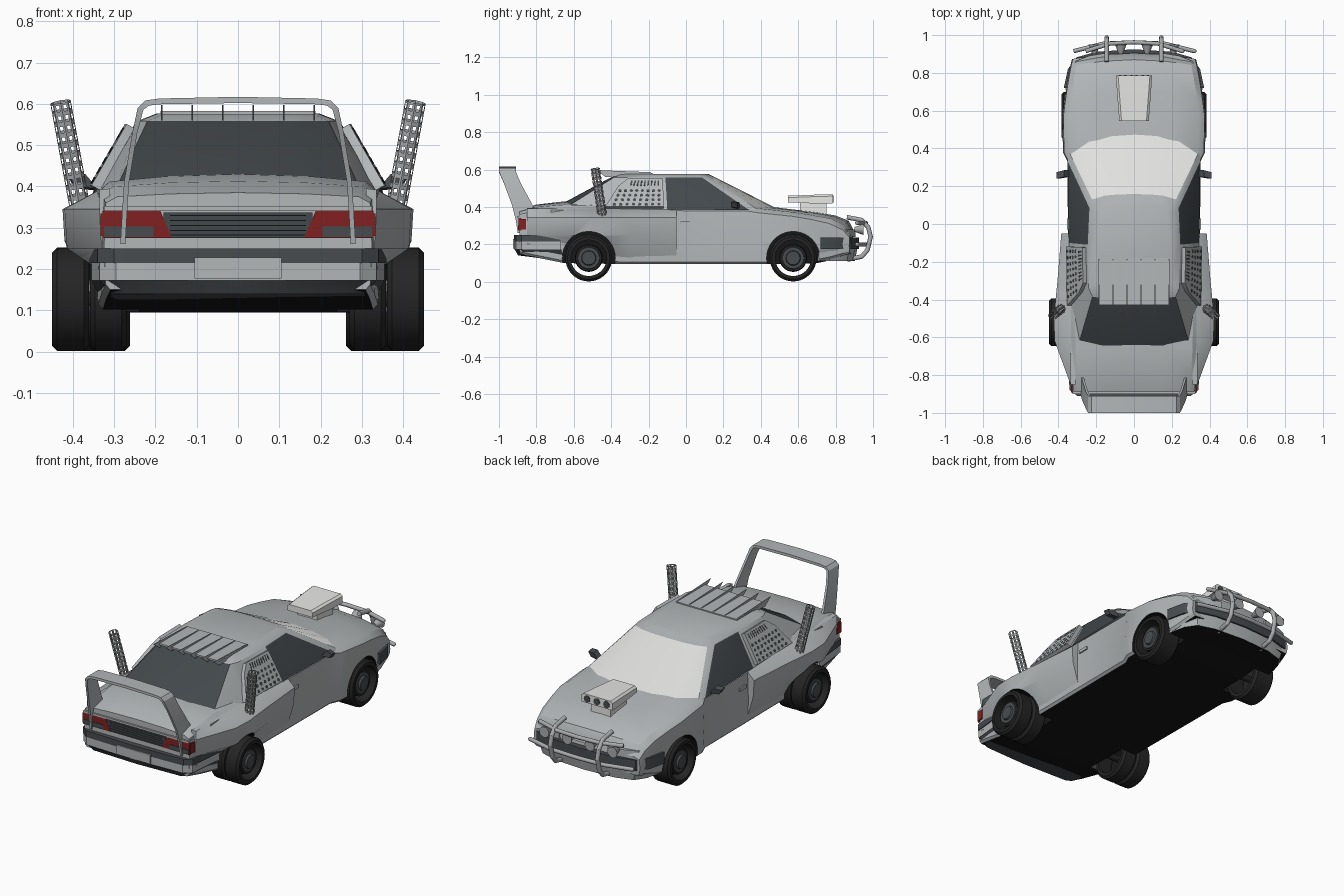
import bpy, bmesh, math
from mathutils import Vector, Matrix

if bpy.data.objects.get("Cube"):
    bpy.data.objects.remove(bpy.data.objects["Cube"])

def material(name, r, g, b):
    m = bpy.data.materials.new(name)
    m.diffuse_color = (r, g, b, 1)
    m.use_nodes = True
    m.node_tree.nodes["Principled BSDF"].inputs["Base Color"].default_value = (r, g, b, 1)
    return m

BODY = material("body grey", .45, .475, .485)
PALE = material("pale screen", .86, .86, .85)
GLASS = material("dark glass", .055, .065, .072)
TRIM = material("dark trim", .065, .073, .08)
TYRE = material("tyre black", .018, .018, .018)
UNDER = material("underbody black", .008, .008, .008)
RED = material("tail red", .22, .015, .016)
METAL = material("pipe grey", .4, .41, .42)

def finish(name, bm, mats, mirror=False, cutter=None):
    bmesh.ops.recalc_face_normals(bm, faces=bm.faces)
    me = bpy.data.meshes.new(name)
    bm.to_mesh(me)
    bm.free()
    for m in mats:
        me.materials.append(m)
    ob = bpy.data.objects.new(name, me)
    bpy.context.collection.objects.link(ob)
    bpy.ops.object.select_all(action='DESELECT')
    bpy.context.view_layer.objects.active = ob
    ob.select_set(True)
    if mirror:
        ob.modifiers.new("mirror", 'MIRROR')
    if cutter:
        if mirror:
            bpy.ops.object.modifier_apply(modifier="mirror")
        mod = ob.modifiers.new("arches", 'BOOLEAN')
        mod.object, mod.solver, mod.material_mode = cutter, 'EXACT', 'TRANSFER'
        bpy.ops.object.modifier_apply(modifier="arches")
    bpy.ops.object.shade_smooth_by_angle(angle=math.radians(32))
    return ob

def loft(rings, caps=True):
    """Closed rings joined in order; without caps the last ring joins the first."""
    bm = bmesh.new()
    vs = [[bm.verts.new(p) for p in r] for r in rings]
    n = len(vs[0])
    for a, b in zip(vs, vs[1:] + ([] if caps else vs[:1])):
        for i in range(n):
            bm.faces.new((a[i], a[(i + 1) % n], b[(i + 1) % n], b[i]))
    if caps:
        bm.faces.new(vs[0])
        bm.faces.new(vs[-1])
    bm.faces.ensure_lookup_table()
    return bm

def both(half):
    """Complete a half outline that starts and ends on the centre line."""
    return half + [(-p[0], *p[1:]) for p in reversed(half[1:-1])]

def prism(name, pts, z0, z1, mat, mirror=False):
    return finish(name, loft([[(x, y, z) for x, y in pts] for z in (z0, z1)]), [mat], mirror)

def box(name, x, y, z, mat, mirror=False):
    return prism(name, [(x[0], y[0]), (x[1], y[0]), (x[1], y[1]), (x[0], y[1])], z[0], z[1], mat, mirror)

def add_cone(bm, a, b, r1, r2=None, seg=16):
    a, b = Vector(a), Vector(b)
    d = b - a
    mx = Matrix.Translation((a + b) / 2) @ d.to_track_quat('Z', 'Y').to_matrix().to_4x4()
    bmesh.ops.create_cone(bm, cap_ends=True, segments=seg, radius1=r1,
                          radius2=r1 if r2 is None else r2, depth=d.length, matrix=mx)

def tube(name, pts, r, mirror=False):
    bm = bmesh.new()
    for a, b in zip(pts, pts[1:]):
        add_cone(bm, a, b, r, seg=12)
        bmesh.ops.create_uvsphere(bm, u_segments=12, v_segments=6, radius=r, matrix=Matrix.Translation(b))
    return finish(name, bm, [METAL], mirror)

# Wheel arch cutter
FRONT, REAR, AXLE = .573, -.52, .127
bm = bmesh.new()
for y in (FRONT, REAR):
    for s in (-1, 1):
        add_cone(bm, (s * .24, y, AXLE), (s * .6, y, AXLE), .142, seg=40)
arches = finish("arch_cutter", bm, [UNDER])
arches.hide_render = True

# Body shell: y, half width, bottom, shoulder, top
stations = [(-.89, .325, .15, .36, .385), (-.8, .335, .13, .38, .413), (-.65, .345, .1, .385, .43),
            (-.35, .348, .095, .385, .42), (-.05, .35, .095, .38, .41), (.33, .352, .095, .378, .415),
            (.38, .376, .095, .37, .41), (.57, .38, .095, .35, .387), (.7, .368, .1, .335, .372),
            (.8, .352, .12, .312, .354), (.87, .338, .14, .278, .326), (.905, .328, .15, .238, .26)]
rings = []
for y, w, zb, zs, zt in stations:
    half = [(0, zb), (.95 * w, zb), (.985 * w, zb + .012), (w, zb + .45 * (zs - zb)), (.985 * w, zs),
            (.9 * w, zs + .6 * (zt - zs)), (.5 * w, zt - .12 * (zt - zs)), (0, zt)]
    rings.append(both([(x, y - (.3 * x * x if y > .65 else 0), z) for x, z in half]))
bm = loft(rings)
for s, f in enumerate(list(bm.faces)[:-2]):
    if s % 14 in (0, 13):
        f.material_index = 1
finish("body_shell", bm, [BODY, UNDER], cutter=arches)

# Rear flared quarters
rings = []
for y, xo, zl in [(-.05, .385, .12), (-.3, .405, .12), (-.5, .425, .14), (-.62, .42, .2), (-.85, .336, .2)]:
    rings.append([(.31, y, .395), (.335, y, .392), (xo, y, .345), (xo - .006, y, .25), (.34, y, zl), (.31, y, zl)])
finish("rear_flares", loft(rings), [BODY], True, arches)
bpy.data.objects.remove(arches)

# Cabin with inset glass in dark seals
base = [(0, .5), (.12, .488), (.24, .455), (.345, .385), (.352, .335),
        (.345, -.1), (.34, -.42), (.3, -.66), (.16, -.715), (0, -.72)]
top = [(0, .158), (.08, .157), (.155, .15), (.222, .13), (.236, .085),
       (.245, -.11), (.24, -.34), (.22, -.385), (.12, -.4), (0, -.4)]
layers = [[(x, y, .385) for x, y in base], [(x, y, .558) for x, y in top],
          [(x * .8, y * .85 - .015, .577) for x, y in top]]
bm = loft([both(l) for l in layers])
sides = list(bm.faces)[:18]
for group, mat in (((0, 1, 2), 1), ((4,), 2), ((7, 8), 2)):
    faces = [f for s, f in enumerate(sides) if min(s, 17 - s) in group]
    for f in faces:
        f.material_index = 2
    bmesh.ops.inset_region(bm, faces=faces, thickness=.007, depth=-.001, use_even_offset=True)
    for f in faces:
        f.material_index = mat
finish("cabin", bm, [BODY, PALE, GLASS])

# Perforated panels over the rear side windows
c = [Vector(layers[k][i]) for k, i in ((0, 5), (0, 6), (1, 5), (1, 6))]
out = Vector((.87, 0, .49))
def patch(u, v, h):
    return c[0].lerp(c[1], u).lerp(c[2].lerp(c[3], u), v) + out * h
rim = [(.06, .04), (1.05, .04), (.98, .68), (.85, .9), (.06, .9)]
finish("window_panels", loft([[patch(u, v, h) for u, v in rim] for h in (-.01, .022)]), [BODY], True)
bm = bmesh.new()
for row in range(4):
    for col in range(8):
        u, v = .14 + col * .11, .11 + row * .14
        add_cone(bm, patch(u, v, .02), patch(u, v, .023), .009, seg=8)
for col in range(9):
    u = .16 + col * .072
    for v in (.7, .74, .78, .82):
        add_cone(bm, patch(u, v, .02), patch(u, v, .023), .005, seg=6)
finish("panel_holes", bm, [TRIM], True)

# Rear bumper
rear = both([(0, -.92), (.3, -.91), (.34, -.88), (.36, -.67), (0, -.67)])
def scaled(pts, k):
    return [(x * k, y) for x, y in pts]
prism("rear_bumper_strip", rear, .215, .25, TRIM)
prism("rear_bumper", scaled(rear, .985), .172, .215, BODY)
rings = [[(x * k, y * j, z if y < -.8 else z - drop) for x, y in rear]
         for k, j, z, drop in ((.9, .975, .14, .03), (.985, .995, .173, 0))]
finish("rear_valance", loft(rings), [TRIM])

# Front bumper
front = both([(0, .925), (.2, .912), (.305, .882), (.35, .82), (.372, .72), (0, .72)])
prism("front_bumper_strip", front, .175, .236, TRIM)
rings = [[(x * k, y * j, z) for x, y in front] for k, j, z in ((.92, .975, .11), (.98, .99, .176))]
bm = loft(rings)
bm.faces[-2].material_index = 1
finish("front_valance", bm, [BODY, UNDER])

# Lamps, grille and number plate blank
prism("headlamps", [(.15, .905), (.24, .89), (.31, .862), (.325, .82), (.15, .82)], .24, .28, BODY, True)
bm = loft([[(x, y, z) for x, z in ((.16, .275), (.328, .275), (.328, .34), (.188, .34))] for y in (-.895, -.88)])
finish("tail_lamps", bm, [RED], True)
box("tail_lamp_sides", (.31, .333), (-.893, -.855), (.28, .335), RED, True)
box("reverse_lamps", (.205, .325), (-.898, -.89), (.277, .303), TRIM, True)
box("rear_grille", (-.18, .18), (-.894, -.88), (.275, .337), GLASS)
for k in range(5):
    box("rear_grille_slat", (-.165, .165), (-.898, -.89), (.28 + k * .012, .283 + k * .012), TRIM)
box("boot_lip", (-.325, .325), (-.9, -.86), (.341, .352), BODY)
box("plate_blank", (-.105, .105), (-.925, -.91), (.177, .228), BODY)

# Mirrors and handles
finish("door_mirrors", loft([[(.34, y, z), (.395, y - .01, z + .005), (.41, y - .01, z + .03), (.37, y, z + .035)]
       for y, z in ((.25, .395), (.285, .39))]), [TRIM], True)
box("door_handles", (.34, .355), (-.03, .03), (.305, .322), BODY, True)

# Hoop wing
path = [(.285, .26, -.9, -.875), (.281, .33, -.91, -.78), (.276, .41, -.93, -.82), (.256, .53, -.975, -.885),
        (.243, .59, -1, -.91), (.225, .608, -1, -.91), (.19, .613, -1, -.91), (0, .617, -1, -.91)]
rings = [[(x, a, z), (x, b, z), (x - d, b, z - e), (x - d, a, z - e)] for (x, z, a, b), (d, e) in
         zip(path, [(.012, 0)] * 4 + [(.014, .004), (.01, .012), (.002, .014), (0, .015)])]
rings += [[(-x, y, z) for x, y, z in r] for r in reversed(rings[:-1])]
finish("hoop_wing", loft(rings), [BODY])

# Roof plate with fins
box("roof_plate", (-.188, .188), (-.43, -.18), (.574, .583), BODY)
for x in (-.185, -.111, -.037, .037, .111, .185):
    prof = [(-.18, .575), (-.19, .586), (-.48, .597), (-.43, .56)]
    finish("roof_fin", loft([[(x + d, y, z) for y, z in prof] for d in (-.002, .002)]), [BODY])

# Perforated side stacks: hollow tubes with a hole opened in every cell
foot, tip = Vector((.383, -.447, .35)), Vector((.43, -.485, .605))
axis = (tip - foot).normalized()
spoke = axis.cross(Vector((0, 1, 0))).normalized() * .025
rings = [[foot.lerp(tip, k / 10) + Matrix.Rotation(math.tau * j / 8, 3, axis) @ spoke for j in range(8)]
         for k in range(11)]
bm = loft(rings)
bmesh.ops.delete(bm, geom=list(bm.faces)[-2:], context='FACES_ONLY')
cells = list(bm.faces)
bmesh.ops.inset_individual(bm, faces=cells, thickness=.0054, use_even_offset=True)
bmesh.ops.delete(bm, geom=cells, context='FACES_ONLY')
finish("side_stacks", bm, [METAL], True)

# Blower and intake on the bonnet
box("blower_base", (-.06, .06), (.61, .75), (.36, .425), PALE)
rings = [[(-w, y, z0), (w, y, z0), (w, y, z1 - .01), (w - .012, y, z1), (.012 - w, y, z1), (-w, y, z1 - .01)]
         for y, w, z0, z1 in ((.545, .078, .425, .46), (.7, .09, .418, .466), (.785, .096, .42, .468))]
finish("blower_intake", loft(rings), [PALE])
bm = bmesh.new()
for x in (-.06, 0, .06):
    add_cone(bm, (x, .78, .443), (x, .788, .443), .019)
finish("intake_mouths", bm, [TRIM])

# Bull bar with lamps
tube("bar_uprights", [(.145, y, z) for y, z in
     ((.86, .345), (.94, .33), (.975, .29), (.987, .24), (.97, .17), (.94, .135), (.87, .12))], .012, True)
for z, k in ((.315, .8), (.2, 1)):
    tube("cross_bar", [(x * k, y, z) for x, y in
         ((-.32, .915), (-.16, .955), (0, .962), (.16, .955), (.32, .915))], .011)
bm = bmesh.new()
for x in (.07, .21):
    add_cone(bm, (x, .9, .28), (x, .95, .28), .012, .03)
finish("bar_lamps", bm, [METAL], True)

# Wheels: hollow tyres, hubs and axles
def wheel(name, y, x0, x1):
    prof = [(x0, .096), (x0, .113), (x0 + .012, .125), (x1 - .012, .125), (x1, .113), (x1, .096)]
    ang = [math.tau * k / 40 for k in range(40)]
    rings = [[(x, y + r * math.cos(a), AXLE + r * math.sin(a)) for x, r in prof] for a in ang]
    finish(name + "_tyre", loft(rings, caps=False), [TYRE], True)

def hub(name, y, x):
    bm = bmesh.new()
    add_cone(bm, (x - .05, y, AXLE), (x - .02, y, AXLE), .074, .07, 32)
    add_cone(bm, (-x + .03, y, AXLE), (x - .03, y, AXLE), .018)
    finish(name + "_hub", bm, [TYRE], True)
    bm = bmesh.new()
    add_cone(bm, (x - .022, y, AXLE), (x - .016, y, AXLE), .06, .057, 32)
    add_cone(bm, (x - .016, y, AXLE), (x - .006, y, AXLE), .04, .036, 24)
    finish(name + "_hub_cap", bm, [TRIM], True)

wheel("front", FRONT, .262, .385)
wheel("rear_inner", REAR, .27, .358)
wheel("rear_outer", REAR, .361, .45)
hub("front", FRONT, .385)
hub("rear", REAR, .45)
